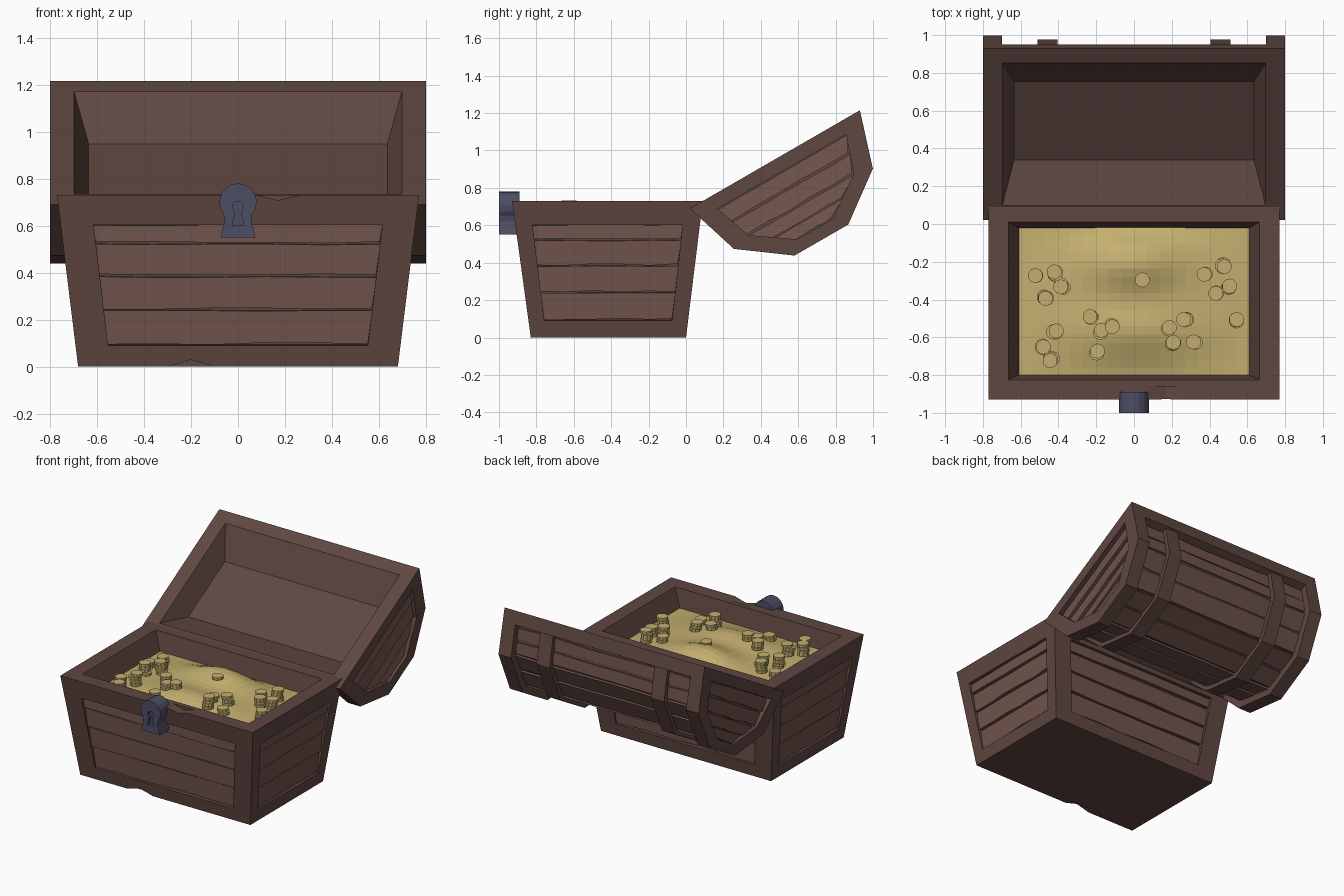
import bpy, bmesh, math, random
from mathutils import Vector as V, Matrix

if "Cube" in bpy.data.objects:
    bpy.data.objects.remove(bpy.data.objects["Cube"])
random.seed(4)

def material(name, c):
    m = bpy.data.materials.new(name)
    m.diffuse_color = (*c, 1)
    m.use_nodes = True
    m.node_tree.nodes["Principled BSDF"].inputs["Base Color"].default_value = m.diffuse_color
    return m

FRAME = material("dark_wood", (0.115, 0.063, 0.053))
PLANK = material("plank_wood", (0.16, 0.087, 0.07))
GOLD = material("gold", (0.55, 0.43, 0.16))
IRON = material("iron", (0.075, 0.075, 0.13))

def finish(name, bm, mat):
    bmesh.ops.remove_doubles(bm, verts=bm.verts, dist=1e-4)
    bmesh.ops.recalc_face_normals(bm, faces=bm.faces)
    me = bpy.data.meshes.new(name)
    bm.to_mesh(me)
    bm.free()
    ob = bpy.data.objects.new(name, me)
    bpy.context.collection.objects.link(ob)
    if mat:
        me.materials.append(mat)
    return ob

def rings(bm, loops, cap_start=False, cap_end=True, skip_last=False):
    """Bridge successive loops of points with quads, optionally capping the ends."""
    vs = [[bm.verts.new(p) for p in l] for l in loops]
    n = len(vs[0])
    for a, b in zip(vs, vs[1:]):
        for i in range(n - 1 if skip_last else n):
            j = (i + 1) % n
            bm.faces.new((a[i], a[j], b[j], b[i]))
    if cap_start:
        bm.faces.new(vs[0])
    if cap_end:
        bm.faces.new(vs[-1])

def bilerp(q, u, v):
    return q[0].lerp(q[1], u).lerp(q[3].lerp(q[2], u), v)

def planks(bm, q, rows, low, high, wobble=0.012, seg=5):
    """Overlapping boards with worn edges laid over quad q (bl, br, tr, tl)."""
    n = (q[1] - q[0]).cross(q[3] - q[0]).normalized()
    up = (q[3] - q[0]).normalized()
    for v0, v1 in zip(rows, rows[1:]):
        loops = []
        for k in range(seg + 1):
            u = k / seg
            a = bilerp(q, u, v0) + up * random.uniform(0.002, wobble)
            b = bilerp(q, u, v1) - up * random.uniform(0.001, wobble * 0.5)
            loops.append([a, a + n * low, b + n * high, b])
        rings(bm, loops, True)

def cut(ob, cutter):
    cutter.hide_render = True
    cutter.hide_viewport = False
    cutter.display_type = 'WIRE'
    m = ob.modifiers.new("cut", 'BOOLEAN')
    m.operation, m.solver, m.object = 'DIFFERENCE', 'EXACT', cutter

def rect(x, y0, y1, z):
    return [V((-x, y0, z)), V((x, y0, z)), V((x, y1, z)), V((-x, y1, z))]

# chest base: tapered box, recessed wall panels and planks
bot, top = rect(0.68, -0.83, 0.0, 0), rect(0.77, -0.93, 0.09, 0.73)
bm, pb = bmesh.new(), bmesh.new()
for i in range(4):
    j = (i + 1) % 4
    wall = [bot[i], bot[j], top[j], top[i]]
    n = (wall[1] - wall[0]).cross(wall[3] - wall[0]).normalized()
    panel = [bilerp(wall, u, v) for u, v in
             ((0.1, 0.123), (0.9, 0.123), (0.907, 0.825), (0.093, 0.825))]
    deep = [p - n * 0.035 for p in panel]
    rings(bm, [wall, panel, deep])
    planks(pb, deep, (0, 0.29, 0.57, 0.84, 1), 0.026, 0.014)
rings(bm, [top, rect(0.665, -0.825, 0.01, 0.73), rect(0.61, -0.80, -0.02, 0.6),
           rect(0.61, -0.80, -0.02, 0.5)])
bm.faces.new([bm.verts.new(p) for p in bot])
base = finish("chest_base", bm, FRAME)
finish("base_planks", pb, PLANK)

# worn notches in the front edges
cb = bmesh.new()
for tri in (((-0.3, -0.02), (-0.3, 0), (-0.2, 0.03), (-0.1, 0), (-0.1, -0.02)),
            ((0.06, 0.76), (0.08, 0.73), (0.17, 0.708), (0.26, 0.73), (0.28, 0.76))):
    rings(cb, [[V((x, y, z)) for x, z in tri] for y in (-1.0, -0.86 if tri[0][1] > 0 else -0.79)], True)
cut(base, finish("notch_cutter", cb, None))

# lid: profiles use t along the opening and d away from it, tilted open by 30 degrees
def L(x, t, d):
    return V((x, 0.475 + 0.866 * t + 0.5 * d, 0.9525 + 0.5 * t - 0.866 * d))

def hexa(i):
    return [(0.525 - 1.05 * i, 0), (0.429 - 0.86 * i, 0.305 - 0.61 * i), (0.166 - 0.32 * i, 0.498 - i)]

def full(half):
    return half + [(-t, d) for t, d in reversed(half)]

def section(x, prof):
    return [L(x, t, d) for t, d in prof]

def lrect(x, t, d):
    return [L(-x, -t, d), L(x, -t, d), L(x, t, d), L(-x, t, d)]

# lid shell with rim strips and hollow inside
core = hexa(0.06)
prof = full([(0.525, 0), (0.497, 0.09), (0.44, 0.09)] + core[1:])
bm = bmesh.new()
rings(bm, [section(-0.70, prof), section(0.70, prof)], True, True, skip_last=True)
rings(bm, [lrect(0.70, 0.525, 0), lrect(0.697, 0.435, 0), lrect(0.635, 0.24, 0.145)])
finish("lid_shell", bm, FRAME)

# boards around the outside of the lid
bm = bmesh.new()
path = full([(0.44, 0.09)] + core[1:])
for (a, b) in zip(path, path[1:]):
    q = [L(0.70, *a), L(-0.70, *a), L(-0.70, *b), L(0.70, *b)]
    mid = L(0, (a[0] + b[0]) / 2, (a[1] + b[1]) / 2)
    if (q[1] - q[0]).cross(q[3] - q[0]).dot(mid - L(0, 0, 0.2)) < 0:
        q = [q[1], q[0], q[3], q[2]]
    planks(bm, q, (0, 0.5, 1), 0.014, 0.008, 0.014)
finish("lid_planks", bm, PLANK)

# end bands with recessed, planked end panels, and the two straps
inner = [(0.397, 0.075), (0.325, 0.28), (0.11, 0.43)]

def half_width(d):
    (t0, d0), (t1, d1) = inner[:2] if d <= inner[1][1] else inner[1:]
    return t0 + (t1 - t0) * (d - d0) / (d1 - d0)

bands, straps, ends = bmesh.new(), bmesh.new(), bmesh.new()
for s in (-1, 1):
    hx = full(hexa(0))
    rings(bands, [section(s * 0.70, hx), section(s * 0.80, hx), section(s * 0.80, full(inner)),
                  section(s * 0.755, full(inner))], True)
    ds = [0.075, 0.175, 0.28, 0.36, 0.43]
    for d0, d1 in zip(ds, ds[1:]):
        w0, w1 = half_width(d0), half_width(d1)
        q = [L(s * 0.755, -s * w1, d1), L(s * 0.755, s * w1, d1),
             L(s * 0.755, s * w0, d0), L(s * 0.755, -s * w0, d0)]
        if (q[1] - q[0]).cross(q[3] - q[0]).x * s < 0:
            q = [q[1], q[0], q[3], q[2]]
        planks(ends, q, (0, 1), 0.028, 0.014, 0.014)
    o, n = hexa(0.02), hexa(0.075)
    outer = full([(0.505, 0.03)] + o[1:])
    under = full([(0.45, 0.03)] + n[1:])
    loops = [[L(s * 0.405, *a), L(s * 0.51, *a), L(s * 0.51, *b), L(s * 0.405, *b)]
             for a, b in zip(outer, under)]
    rings(straps, loops, True)
finish("lid_end_bands", bands, FRAME)
finish("lid_end_planks", ends, PLANK)
finish("lid_straps", straps, FRAME)

# lock plate with keyhole
def arc(r, z, a0, a1, n):
    return [(r * math.cos(math.radians(a0 + (a1 - a0) * k / n)),
             z + r * math.sin(math.radians(a0 + (a1 - a0) * k / n))) for k in range(n + 1)]

def slab(name, pts, y0, y1, mat):
    b = bmesh.new()
    rings(b, [[V((x, y, z)) for x, z in pts] for y in (y0, y1)], True)
    return finish(name, b, mat)

lock = slab("lock", arc(0.08, 0.70, -40, 220, 12) + [(-0.056, 0.62), (-0.075, 0.55),
            (0.075, 0.55), (0.056, 0.62)], -1.0, -0.89, IRON)
cut(lock, slab("keyhole_cutter", arc(0.024, 0.68, -60, 240, 8) + [(-0.024, 0.6), (0.024, 0.6)],
               -1.05, -0.975, None))

# heap of gold
def heap(x, y):
    e = max(0, 1 - (x / 0.61) ** 2) * max(0, 1 - ((y + 0.41) / 0.39) ** 2)
    return (0.6 + 0.035 * e + 0.085 * math.exp(-(x / 0.24) ** 2 - ((y + 0.2) / 0.15) ** 2) * min(1, 3 * e)
            + 0.045 * math.exp(-(x / 0.3) ** 2 - ((y + 0.57) / 0.13) ** 2) * min(1, 3 * e))

bm = bmesh.new()
bmesh.ops.create_grid(bm, x_segments=18, y_segments=18, size=1)
for v in bm.verts:
    x, y = v.co.x * 0.612, -0.41 + v.co.y * 0.392
    v.co = (x, y, heap(x, y))
finish("gold_heap", bm, GOLD)

# coin stacks
bm = bmesh.new()
spots = [(-.52, -.28), (-.42, -.26), (-.38, -.33), (-.47, -.39), (-.23, -.49), (-.17, -.57),
         (-.11, -.54), (-.42, -.57), (-.48, -.65), (-.44, -.72), (-.19, -.68), (.05, -.30),
         (.37, -.27), (.47, -.22), (.50, -.33), (.43, -.36), (.54, -.51), (.27, -.50),
         (.18, -.55), (.21, -.63), (.32, -.62)]
for x, y in spots:
    z = heap(x, y) + 0.004
    limit = 0.75 if abs(x) < 0.3 and y < -0.5 else 0.72
    count = 1 if x == .05 else random.randint(2, 5)
    for k in range(count):
        if z + 0.022 > limit and k:
            break
        j = 0.008
        pos = V((x + random.uniform(-j, j), y + random.uniform(-j, j), z + 0.009))
        bmesh.ops.create_cone(bm, cap_ends=True, segments=10, radius1=0.04, radius2=0.04,
                              depth=0.018, matrix=Matrix.Translation(pos))
        z += 0.022
finish("coins", bm, GOLD)
